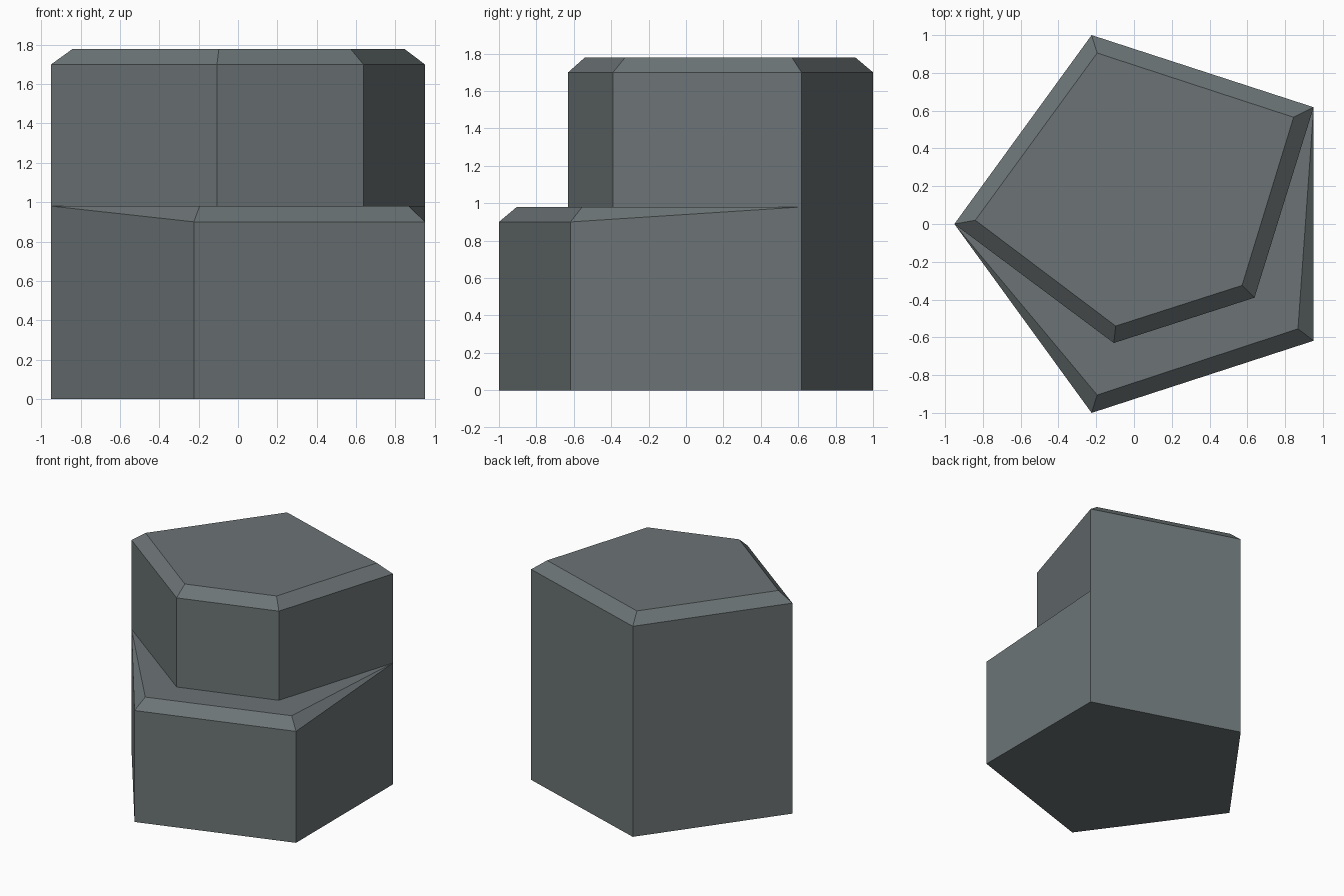
import bpy
import bmesh
import math

if "Cube" in bpy.data.objects:
    bpy.data.objects.remove(bpy.data.objects["Cube"])

# Regular pentagon footprint: 0 left, 1 front, 2 front right, 3 back right, 4 back
R = 1.0515
CX = R * (1 - math.cos(math.pi / 5)) / 2
base = [(CX + R * math.cos(math.pi + i * math.tau / 5),
         R * math.sin(math.pi + i * math.tau / 5)) for i in range(5)]
upper_front = [(-0.107, -0.63), (0.638, -0.39)]      # set-back front corners
top_rim = [(-0.84, 0.02), (-0.097, -0.54), (0.572, -0.325),
           (0.845, 0.565), (-0.195, 0.905)]
ledge_rim = [(-0.195, -0.905), (0.868, -0.555)]

LEDGE_EDGE, LEDGE, SHOULDER, TOP = 0.90, 0.98, 1.70, 1.78

bm = bmesh.new()


def ring(points, z):
    return [bm.verts.new((x, y, z)) for x, y in points]


def band(low, high):
    """Closed strip of quads between two rings."""
    n = len(low)
    for i in range(n):
        j = (i + 1) % n
        bm.faces.new((low[i], low[j], high[j], high[i]))


# Rings of corners
floor = ring(base, 0)
edge = ring(base[1:3], LEDGE_EDGE)
rim = ring(ledge_rim, LEDGE)
left, right = ring([base[0], base[3]], LEDGE)
foot = ring(upper_front, LEDGE)
shoulder = ring([base[0], *upper_front, base[3], base[4]], SHOULDER)
crown = ring(top_rim, TOP)

# Underside, top and top chamfer
bm.faces.new(floor[::-1])
bm.faces.new(crown)
band(shoulder, crown)

# Lower block walls
bm.faces.new((floor[0], floor[1], edge[0], left))
bm.faces.new((floor[1], floor[2], edge[1], edge[0]))
bm.faces.new((floor[2], floor[3], right, edge[1]))

# Ledge chamfer and ledge
bm.faces.new((left, edge[0], rim[0]))
bm.faces.new((edge[0], edge[1], rim[1], rim[0]))
bm.faces.new((edge[1], right, rim[1]))
bm.faces.new((left, rim[0], rim[1], right, foot[1], foot[0]))

# Upper block front walls
wall = [left, *foot, right]
for i in range(3):
    bm.faces.new((wall[i], wall[i + 1], shoulder[i + 1], shoulder[i]))

# Full-height back walls
bm.faces.new((floor[3], floor[4], shoulder[4], shoulder[3], right))
bm.faces.new((floor[4], floor[0], left, shoulder[0], shoulder[4]))

bmesh.ops.recalc_face_normals(bm, faces=bm.faces[:])
mesh = bpy.data.meshes.new("stepped_pentagon_block")
bm.to_mesh(mesh)
bm.free()

# Slate grey stone
slate = bpy.data.materials.new("slate_grey")
slate.diffuse_color = (0.15, 0.175, 0.18, 1)
slate.use_nodes = True
slate.node_tree.nodes["Principled BSDF"].inputs["Base Color"].default_value = slate.diffuse_color
mesh.materials.append(slate)
block = bpy.data.objects.new("stepped_pentagon_block", mesh)
bpy.context.collection.objects.link(block)
